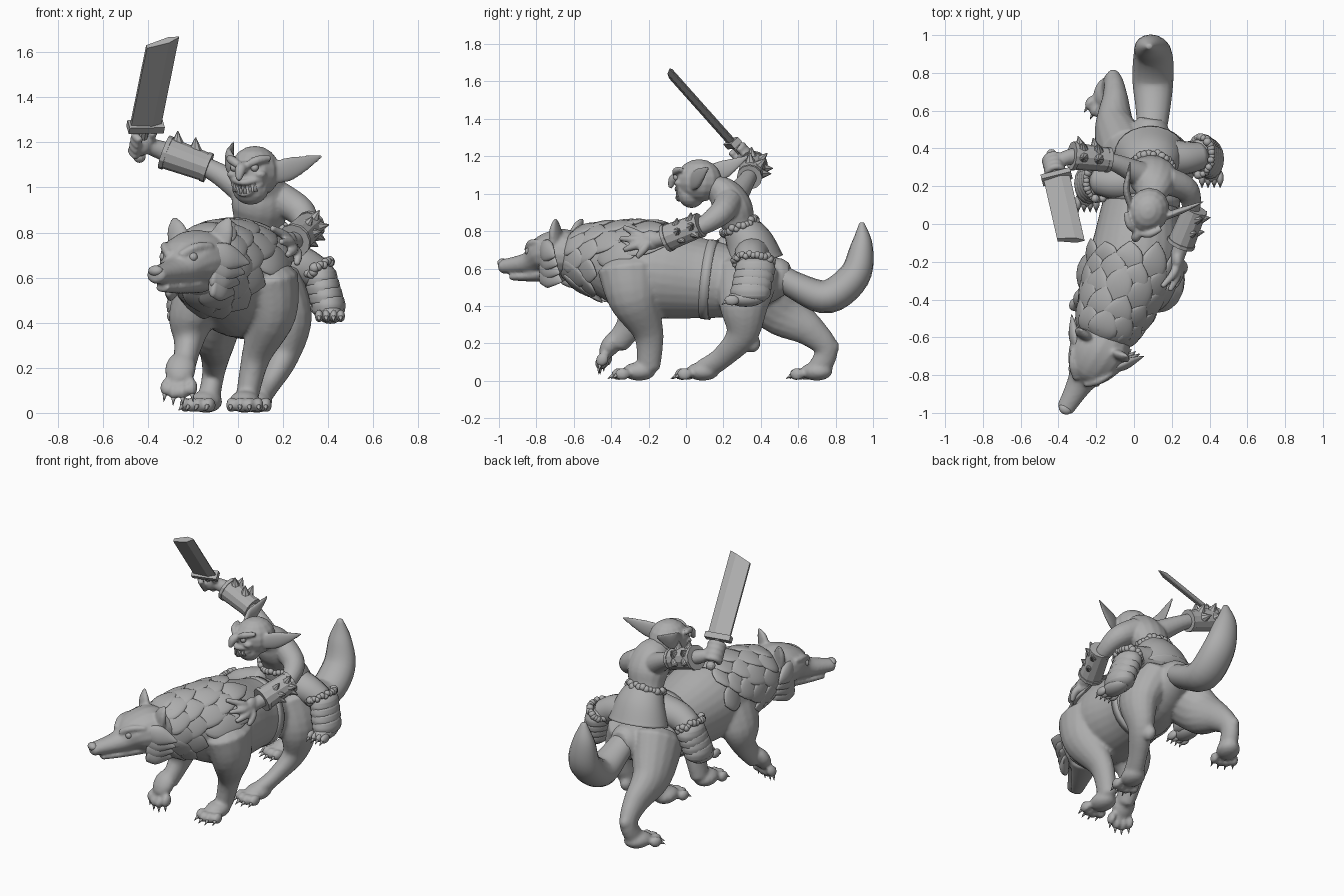
import bpy, bmesh, math, random
from mathutils import Vector, Matrix

random.seed(4)
if "Cube" in bpy.data.objects:
    bpy.data.objects.remove(bpy.data.objects["Cube"])

SHADE = (.42, .42, .42, 1)
grey = bpy.data.materials.new("plain grey")
grey.use_nodes = True
grey.diffuse_color = SHADE
grey.node_tree.nodes["Principled BSDF"].inputs["Base Color"].default_value = SHADE

SIDEWAYS, FORWARD, UP = Vector((1, 0, 0)), Vector((0, -1, 0)), Vector((0, 0, 1))
WORLD = Matrix.Identity(4)


def finish(name, bm, voxel=None, smooth=True):
    """Turn the bmesh into an object, optionally fusing its pieces into one skin."""
    bmesh.ops.recalc_face_normals(bm, faces=bm.faces[:])
    for face in bm.faces:
        face.smooth = smooth
    mesh = bpy.data.meshes.new(name)
    bm.to_mesh(mesh)
    bm.free()
    mesh.materials.append(grey)
    part = bpy.data.objects.new(name, mesh)
    bpy.context.scene.collection.objects.link(part)
    if voxel:
        remesh = part.modifiers.new("blend", 'REMESH')
        remesh.mode, remesh.voxel_size, remesh.use_smooth_shade = 'VOXEL', voxel, True
        soften = part.modifiers.new("soften", 'SMOOTH')
        soften.factor, soften.iterations = .5, 4


def frame(z_axis, y_hint):
    z_axis = z_axis.normalized()
    x_axis = y_hint.cross(z_axis).normalized()
    return Matrix((x_axis, z_axis.cross(x_axis), z_axis)).transposed().to_4x4()


def placed(location, yaw=0, pitch=0):
    return (Matrix.Translation(location) @ Matrix.Rotation(math.radians(yaw), 4, 'Z')
            @ Matrix.Rotation(math.radians(pitch), 4, 'X'))


def mirrored(sign):
    return Matrix.Diagonal((sign, 1, 1, 1))


def spline(values, t):
    """Smooth curve through the values, with t running from zero to one."""
    t = min(max(t, 0), 1) * (len(values) - 1)
    i = min(int(t), len(values) - 2)
    u = t - i
    before, start, end, after = (Vector(values[min(max(i + k, 0), len(values) - 1)]) for k in (-1, 0, 1, 2))
    return start + u / 2 * ((end - before) + u * ((2 * before - 5 * start + 4 * end - after)
                                                  + u * (3 * start - before - 3 * end + after)))


def section(t, path, radii, oval=1, ref=UP):
    """Centre, tangent, and the two half-axes of the ellipse at t."""
    tangent = (spline(path, t + .01) - spline(path, t - .01)).normalized()
    side = tangent.cross(ref).normalized()
    radius = spline([(r, 0) for r in radii], t).x
    return spline(path, t), tangent, side * radius, side.cross(tangent) * radius * oval


def tube(bm, path, radii, oval=1, ref=UP, mat=WORLD, sides=16, steps=5, cap=.5):
    """Loft an oval along a curve; the radii are spread evenly over its length."""
    count = (len(path) - 1) * steps
    plan = [(k / count, 1, 0) for k in range(count + 1)]
    if cap:
        plan = [(0, .7, -cap)] + plan + [(1, .7, cap)]
    rings = []
    for t, scale, shift in plan:
        centre, tangent, side, up = section(t, path, radii, oval, ref)
        centre += tangent * shift * min(side.length, up.length) * .7
        angles = [math.tau * k / sides for k in range(sides)]
        rings.append([bm.verts.new(mat @ (centre + scale * (side * math.cos(a) + up * math.sin(a))))
                      for a in angles])
    for ring, after in zip(rings, rings[1:]):
        for k in range(sides):
            bm.faces.new((ring[k - 1], ring[k], after[k], after[k - 1]))
    bm.faces.new(rings[0][::-1])
    bm.faces.new(rings[-1])


def blob(bm, centre, radii, mat=WORLD):
    bmesh.ops.create_uvsphere(bm, u_segments=14, v_segments=9, radius=1,
                              matrix=mat @ Matrix.Translation(centre) @ Matrix.Diagonal((*radii, 1)))


def cone(bm, base, tip, radius, flat=1, normal=Vector((.1, .9, .3)), mat=WORLD):
    base, tip = Vector(base), Vector(tip)
    spot = Matrix.Translation((base + tip) / 2) @ frame(tip - base, normal) @ Matrix.Diagonal((1, flat, 1, 1))
    bmesh.ops.create_cone(bm, cap_ends=True, segments=8, radius1=radius, radius2=radius / 16,
                          depth=(tip - base).length, matrix=mat @ spot)


def fur_ring(bm, centre, axis, width, depth, count=30):
    spot = Matrix.Translation(centre) @ frame(Vector(axis), FORWARD)
    for k in range(count):
        a, size = math.tau * k / count, random.uniform(.016, .023)
        blob(bm, (width * math.cos(a), depth * math.sin(a), random.uniform(-size, size) / 2), [size] * 3, spot)


def paw(bm, claws, mat):
    blob(bm, (0, .02, .05), (.07, .09, .05), mat)
    for toe in (-3, -1, 1, 3):
        x, y = toe * .02, abs(toe) * .01 - .1
        blob(bm, (x, y, .035), (.024, .04, .034), mat)
        cone(claws, (x, y - .02, .035), (x * 1.1, y - .06, .01), .014, mat=mat)


# Wolf torso, legs and paws blended into one skin
SPINE = dict(path=[(-.17, -.62, .66), (-.09, -.42, .64), (0, -.2, .59), (.03, .05, .55), (.06, .3, .53), (.09, .53, .56)],
             radii=(.13, .19, .24, .21, .17, .09), oval=1.04)
front_left = [(.13, -.3, .6), (.15, -.28, .44), (.08, -.2, .25), (.04, -.2, .07)]
front_right = [(-.11, -.29, .6), (-.2, -.27, .43), (-.22, -.29, .31), (-.24, -.37, .2)]
hind_left = [(.15, .33, .58), (.22, .31, .42), (.2, .3, .25), (.14, .2, .13), (.09, .1, .06)]
hind_right = [(-.05, .36, .55), (-.1, .5, .38), (-.1, .66, .27), (-.11, .75, .17), (-.13, .71, .06)]
FORELEG, HINDLEG = (.14, .11, .065, .05), (.14, .11, .07, .05, .05)
body, claws = bmesh.new(), bmesh.new()
tube(body, **SPINE, sides=28)
for leg, girth, paw_spot in ((front_left, FORELEG, placed((.03, -.27, 0))),
                             (front_right, FORELEG, placed((-.25, -.37, .15), yaw=-10, pitch=55)),
                             (hind_left, HINDLEG, placed((.08, .07, 0), yaw=-10)),
                             (hind_right, HINDLEG, placed((-.15, .68, 0), yaw=-25))):
    tube(body, leg, girth, 1.25, FORWARD)
    paw(body, claws, paw_spot)
for hock in ((.18, .35, .2), (-.11, .77, .18)):
    blob(body, hock, (.04, .05, .05))
finish("wolf_body", body, voxel=.011)
finish("wolf_claws", claws)

# Upswept tail
tail = bmesh.new()
tube(tail, [(.09, .44, .6), (.1, .6, .5), (.1, .76, .45), (.1, .9, .56), (.08, .94, .72), (.08, .94, .84)],
     (.06, .075, .09, .085, .06, .015), 1.2, SIDEWAYS)
finish("wolf_tail", tail)

# Mane of broad overlapping leaf-shaped tufts lying back along the neck
mane = bmesh.new()
for row in range(5):
    for k in range(11):
        a = math.tau * (k + row % 2 / 2) / 11
        if math.sin(a) < .1 and row > 1:
            continue
        root, reach = .01 + row * .07, random.uniform(.13, .18)
        leaf = []
        for t, lift in ((root, -.02), (root + reach / 2, .005), (root + reach, .022)):
            centre, tangent, side, up = section(t, **SPINE)
            outward = side * math.cos(a) + up * math.sin(a)
            leaf.append(centre + outward + outward.normalized() * lift)
        tube(mane, leaf, (.05, .08, .065, .006), .25, outward)
finish("wolf_mane", mane)

# Wolf head, modelled facing forward then turned
turned = placed((-.18, -.66, .67), yaw=-30)
head, trim = bmesh.new(), bmesh.new()
tube(head, [(0, .1, 0), (0, 0, .01), (0, -.1, 0), (0, -.2, -.04), (0, -.37, -.06)],
     (.13, .16, .135, .075, .046), .83, mat=turned)
tube(head, [(0, 0, -.09), (0, -.18, -.11), (0, -.31, -.115)], (.09, .055, .035), .55, mat=turned)
blob(trim, (0, -.37, -.04), (.036, .027, .024), turned)
for sign in (-1, 1):
    half = turned @ mirrored(sign)
    tube(head, [(.03, -.2, .03), (.08, -.15, .065), (.12, -.08, .07)], (.018, .02, .015), mat=half)
    blob(trim, (.075, -.167, .022), (.02, .02, .02), half)
    tube(head, [(.1, .02, .08), (.125, .025, .15), (.145, .04, .2)], (.06, .045, .008), .5, FORWARD, half)
    for k in range(4):
        z = .03 - k * .045
        tube(trim, [(.11, -.06, z), (.16 - k * .01, 0, z - .01), (.22 - k * .025, .08, z - .035)],
             (.05, .06, .006), .45, SIDEWAYS, half)
finish("wolf_head", head, voxel=.009)
finish("wolf_nose_eyes_and_cheek_tufts", trim)

# Girth strap
strap = bmesh.new()
centre, tangent, side, up = section(.66, **SPINE)
tube(strap, [centre - tangent * .025, centre + tangent * .025], [side.length + .006] * 2, SPINE["oval"],
     sides=28, steps=1, cap=0)
finish("girth_strap", strap)

# Rider torso and arms
rider = bmesh.new()
tube(rider, [(.09, .36, .68), (.09, .29, .82), (.1, .25, .92), (.1, .2, 1), (.085, .12, 1.05)],
     (.14, .11, .13, .11, .06), .82, FORWARD)
tube(rider, [(.04, .26, .98), (-.12, .33, 1.08), (-.3, .36, 1.15), (-.41, .33, 1.19)], (.07, .045, .045, .035))
tube(rider, [(.17, .23, .96), (.28, .18, .89), (.3, .05, .81), (.23, -.17, .75)], (.075, .065, .045, .04))

# Open left hand resting on the wolf's shoulder
palm = Vector((.23, -.19, .75))
blob(rider, palm, (.035, .06, .055))
for tip in ((.15, -.33, .82), (.19, -.35, .76), (.22, -.33, .7), (.26, -.26, .66)):
    knuckle = palm.lerp(Vector(tip), .5) + SIDEWAYS * .02
    tube(rider, [palm, knuckle, tip], (.022, .022, .014), ref=SIDEWAYS)

# Right fist closed around the sword handle
guard = Vector((-.41, .25, 1.27))
along = Vector((.15, -.66, .74)).normalized()
wide = (SIDEWAYS - along * SIDEWAYS.dot(along)).normalized()
wide = (wide + along.cross(wide) * .2).normalized()
thick = along.cross(wide)
blob(rider, guard - along * .1, (.045, .04, .055))
for k in range(4):
    centre = guard - along * (.045 + .032 * k) - thick * .01
    curl = [centre + (wide * math.cos(a) + thick * math.sin(a)) * .043 for a in range(5)]
    tube(rider, curl, (.018, .018), ref=along)
finish("rider_body", rider, voxel=.008)

# Rider head, turned to its right
turned = placed((.075, .07, 1.07), yaw=-25)
head, trim = bmesh.new(), bmesh.new()
blob(head, (0, 0, 0), (.112, .125, .115), turned)
blob(head, (0, -.045, -.072), (.085, .07, .075), turned)
tube(head, [(0, -.1, .03), (0, -.15, .01), (0, -.17, -.035)], (.02, .026, .013), ref=SIDEWAYS, mat=turned)
for corner, middle in (((.075, -.08, -.03), (0, -.128, -.048)), ((.07, -.075, -.05), (0, -.12, -.1))):
    tube(head, [corner, middle, mirrored(-1) @ Vector(corner)], (.014, .014), mat=turned)
for sign in (-1, 1):
    half = turned @ mirrored(sign)
    tube(head, [(.015, -.127, .025), (.06, -.108, .05), (.1, -.06, .06)], (.015, .02, .014), mat=half)
    blob(trim, (.05, -.11, .018), (.018, .018, .018), half)
    blob(head, (.065, -.085, -.012), (.03, .03, .02), half)
    for x in (.01, .03, .05):
        y = x / 2 - .128
        cone(trim, (x, y, y / 2 - .035), (x, y - .006, x * .3 - .06), .011, mat=half)
for ear in ([(.15, .03, 1.06), (.22, .06, 1.08), (.3, .09, 1.11), (.37, .12, 1.14)],
            [(-.02, .1, 1.09), (-.04, .18, 1.12), (-.03, .26, 1.16), (-.02, .33, 1.2)]):
    tube(head, ear, (.016, .019, .012, .003), 2.8)
finish("rider_head", head, voxel=.007)
finish("rider_eyes_and_teeth", trim)

# Bracers with blunt spikes on the outer side
for name, start, end, outer in (("right_bracer", (-.14, .34, 1.09), (-.32, .36, 1.155), (0, .7, .7)),
                                ("left_bracer", (.32, .07, .83), (.25, -.1, .765), (.9, .1, .2))):
    bracer = bmesh.new()
    start, end = Vector(start), Vector(end)
    tube(bracer, [start, end], (.064, .072), sides=12, steps=1, cap=0)
    rim = (end - start).normalized() * .01
    for edge, radius in ((start, .068), (end, .077)):
        tube(bracer, [edge - rim, edge + rim], (radius, radius), sides=12, steps=1, cap=0)
    for degrees in (-50, 0, 50):
        outward = Matrix.Rotation(math.radians(degrees), 3, end - start) @ Vector(outer)
        for centre in (start.lerp(end, .28), start.lerp(end, .72)):
            cone(bracer, centre + outward * .05, centre + outward * .115, .034)
    finish(name, bracer, smooth=False)

# Sword: bevelled blade with a slanted tip, guard, handle and pommel
sword = bmesh.new()
half_profile = [(-.07, .01), (.025, .018), (.07, .002)]
profile = half_profile + [(w, -h) for w, h in reversed(half_profile)]
base, tip = ([sword.verts.new(guard + wide * w + thick * h + along * reach * (.51 + w * .4)) for w, h in profile]
             for reach in (0, 1))
for k in range(len(profile)):
    sword.faces.new((base[k], base[k - 1], tip[k - 1], tip[k]))
sword.faces.new(base)
sword.faces.new(tip[::-1])
bmesh.ops.create_cube(sword, size=1, matrix=Matrix.Translation(guard) @ frame(along, thick)
                      @ Matrix.Diagonal((.16, .055, .035, 1)))
tube(sword, [guard - along * .18, guard], (.02, .02), sides=8, steps=1)
blob(sword, guard - along * .18, (.028, .028, .028))
finish("sword", sword, smooth=False)

# Belt and skirt
belt, skirt = bmesh.new(), bmesh.new()
fur_ring(belt, (.09, .285, .825), (0, -.4, .9), .115, .095)
finish("belt", belt)
tube(skirt, [(.09, .29, .82), (.09, .34, .73), (.085, .37, .63)], (.118, .16, .19), .82, FORWARD, sides=24, cap=0)
finish("skirt", skirt)

# Rider legs: the right one is the mirrored left, set further forward
for name, mat in (("left", WORLD), ("right", Matrix.Translation((.16, -.13, 0)) @ mirrored(-1))):
    leg, wrap, cuff = bmesh.new(), bmesh.new(), bmesh.new()
    tube(leg, [(.14, .36, .68), (.26, .35, .66), (.35, .36, .62)], (.1, .09, .075), mat=mat)
    blob(leg, (.41, .32, .44), (.06, .1, .045), mat)
    for k in range(4):
        x = .36 + k * .032
        blob(leg, (x, .245, .43), (.019, .04, .027), mat)
        cone(leg, (x, .22, .43), (x, .19, .405), .013, mat=mat)
    finish(name + "_rider_leg", leg)
    for k in range(4):
        centre = Vector((.365, .37, .6)).lerp(Vector((.4, .345, .48)), k / 3)
        tube(wrap, [centre + UP * .03, centre, centre - UP * .03], (.07, .077, .074), 1.4, FORWARD, mat)
    finish(name + "_leg_wrap", wrap)
    fur_ring(cuff, mat @ Vector((.35, .36, .64)), mat.to_3x3() @ Vector((.5, 0, -.85)), .07, .1)
    finish(name + "_fur_cuff", cuff)
